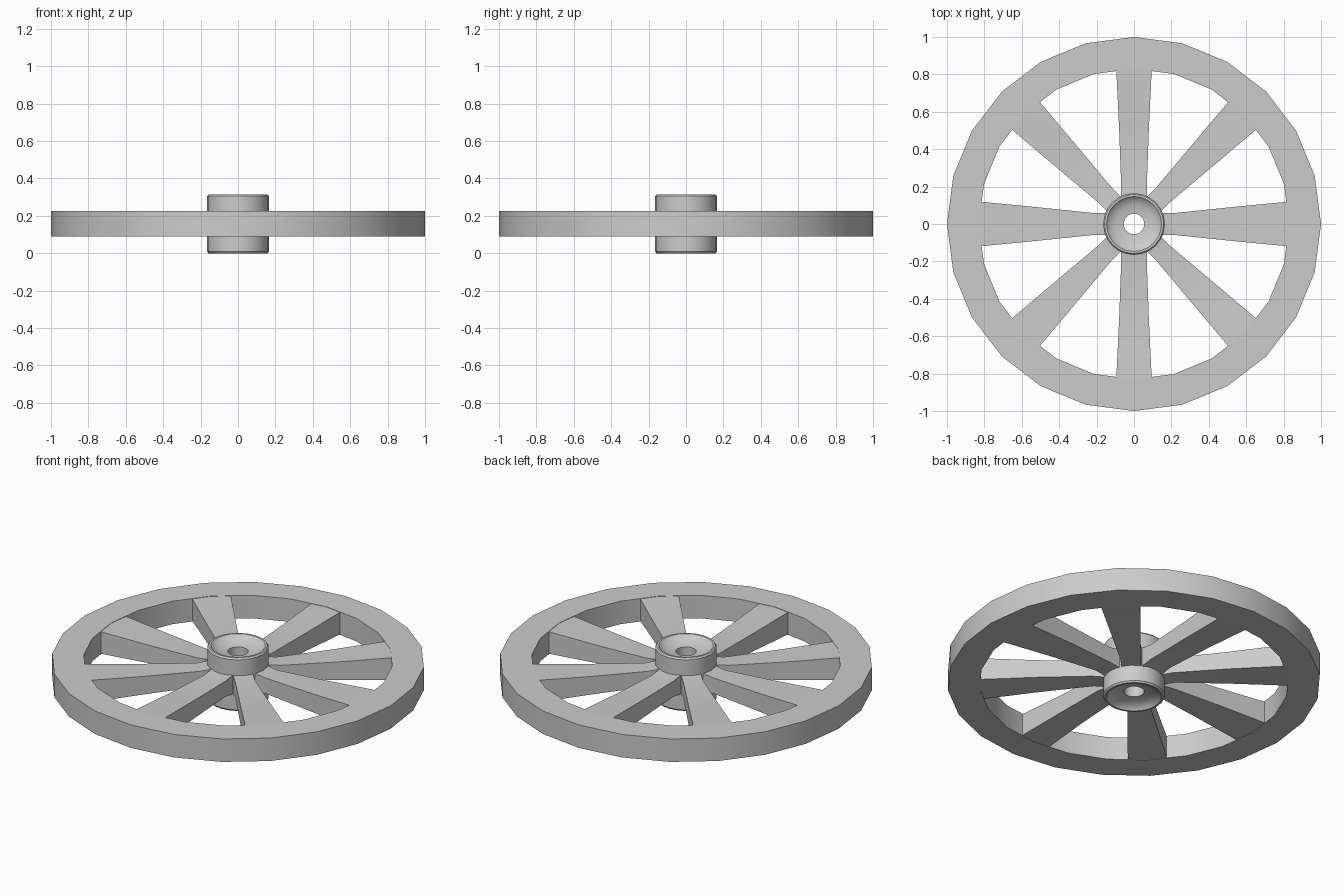
import bpy, bmesh, math
from mathutils import Matrix

if "Cube" in bpy.data.objects:
    bpy.data.objects.remove(bpy.data.objects["Cube"], do_unlink=True)

grey = bpy.data.materials.new("plain grey")
grey.use_nodes = True
COLOUR = (0.6, 0.6, 0.6, 1)
grey.diffuse_color = COLOUR
grey.node_tree.nodes["Principled BSDF"].inputs["Base Color"].default_value = COLOUR

MID_Z = 0.157


def finish(name, bm):
    bmesh.ops.recalc_face_normals(bm, faces=bm.faces)
    mesh = bpy.data.meshes.new(name)
    bm.to_mesh(mesh)
    bm.free()
    mesh.materials.append(grey)
    obj = bpy.data.objects.new(name, mesh)
    bpy.context.collection.objects.link(obj)
    bpy.ops.object.select_all(action="DESELECT")
    obj.select_set(True)
    bpy.context.view_layer.objects.active = obj
    bpy.ops.object.shade_smooth_by_angle(angle=math.radians(35))
    return obj


def lathe(name, profile, sides):
    """Closed ring from (radius, height) points around the wheel axis."""
    bm = bmesh.new()
    rings = []
    for i in range(sides):
        a = math.tau * i / sides
        rings.append([bm.verts.new((r * math.cos(a), r * math.sin(a), MID_Z + z))
                      for r, z in profile])
    n = len(profile)
    for i in range(sides):
        here, after = rings[i], rings[(i + 1) % sides]
        for j in range(n):
            k = (j + 1) % n
            bm.faces.new((here[j], after[j], after[k], here[k]))
    return finish(name, bm)


def spoke(name, angle, stations):
    """Flared bar from (distance, half width, half height) sections."""
    bm = bmesh.new()
    loops = []
    for r, w, h in stations:
        loops.append([bm.verts.new((r, sy * w, MID_Z + sz * h))
                      for sy, sz in ((-1, -1), (1, -1), (1, 1), (-1, 1))])
    for a, b in zip(loops, loops[1:]):
        for j in range(4):
            k = (j + 1) % 4
            bm.faces.new((a[j], a[k], b[k], b[j]))
    bm.faces.new(loops[0])
    bm.faces.new(loops[-1])
    bmesh.ops.transform(bm, matrix=Matrix.Rotation(angle, 4, "Z"), verts=bm.verts)
    return finish(name, bm)


# Rim
lathe("rim", [(1, -0.068), (1, 0.068), (0.83, 0.068), (0.83, -0.068)], 24)

# Hub with a bevelled lip, dished ends and an axle hole
upper = [(0.165, 0.148), (0.158, 0.157), (0.147, 0.157), (0.135, 0.143),
         (0.1, 0.128), (0.055, 0.122)]
lower = [(r, -z) for r, z in reversed(upper)]
lathe("hub", upper + lower, 24)

# Spokes: the side pair flares most, the front and back pair least
FLARES = {0: (0.055, 0.09, 0.12), 1: (0.05, 0.08, 0.106), 2: (0.065, 0.08, 0.095)}
for i in range(8):
    kind = min(i % 4, 4 - i % 4)
    root, middle, tip = FLARES[kind]
    spoke(f"spoke_{i + 1}", math.tau * i / 8,
          [(0.13, root + 0.004, 0.058), (0.22, root + 0.004, 0.046),
           (0.52, middle, 0.053), (0.83, tip, 0.066)])
